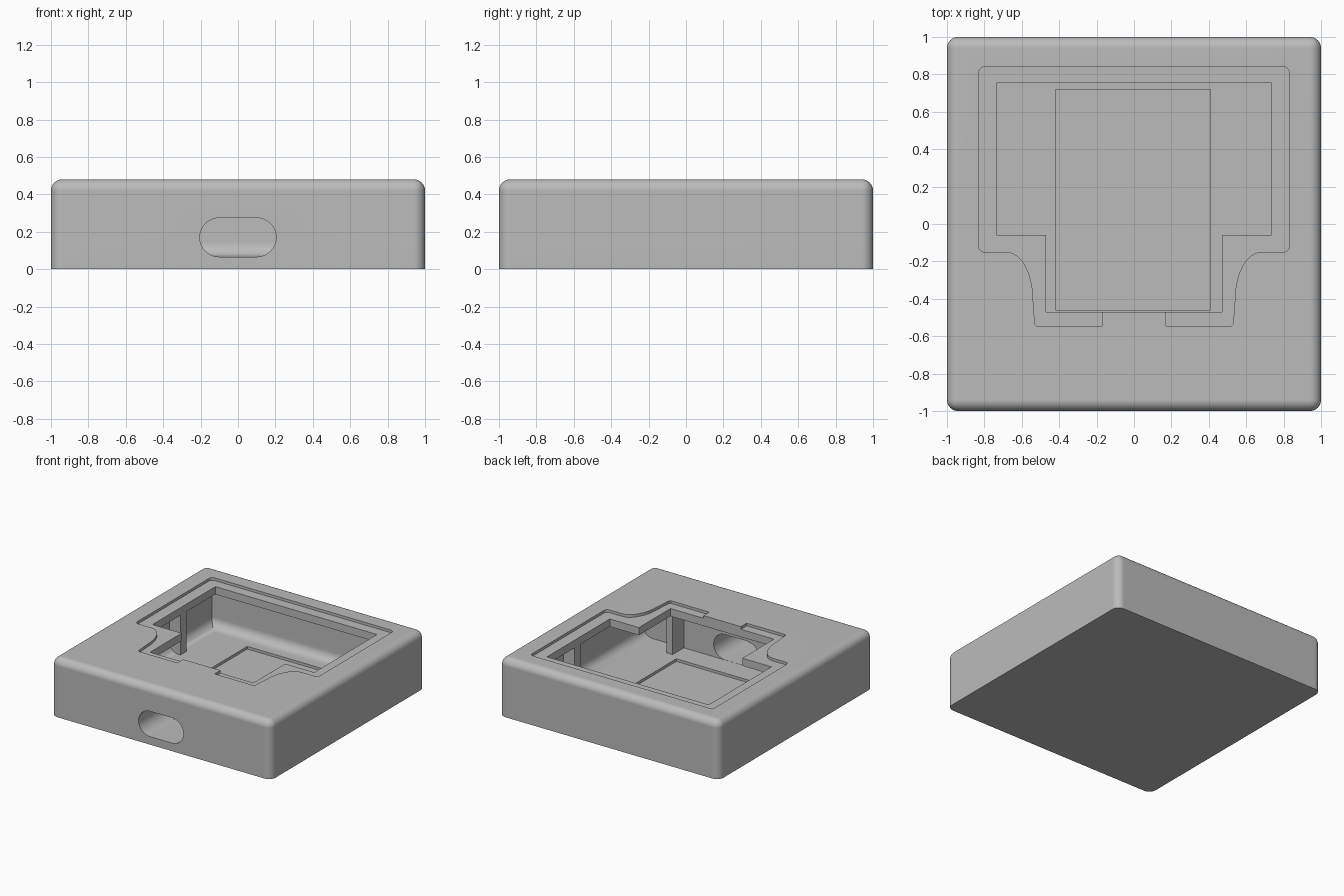
import bpy
import bmesh
from math import radians, cos, sin, pi
from mathutils import Matrix, Vector

if "Cube" in bpy.data.objects:
    bpy.data.objects.remove(bpy.data.objects["Cube"], do_unlink=True)

grey = bpy.data.materials.new("plain_grey")
grey.use_nodes = True
tone = (0.5, 0.5, 0.5, 1)
grey.diffuse_color = tone
grey.node_tree.nodes["Principled BSDF"].inputs["Base Color"].default_value = tone


def finish(name, bm):
    """Turn a bmesh into a linked object with the grey material."""
    bmesh.ops.recalc_face_normals(bm, faces=bm.faces)
    mesh = bpy.data.meshes.new(name)
    bm.to_mesh(mesh)
    bm.free()
    mesh.materials.append(grey)
    obj = bpy.data.objects.new(name, mesh)
    bpy.context.collection.objects.link(obj)
    return obj


def box(name, low, high, radius=0, rounded=None):
    """Box between two corners; edges picked by 'rounded' get a fillet."""
    low, high = Vector(low), Vector(high)
    bm = bmesh.new()
    bmesh.ops.create_cube(bm, size=1)
    bmesh.ops.scale(bm, vec=high - low, verts=bm.verts)
    bmesh.ops.translate(bm, vec=(low + high) / 2, verts=bm.verts)
    if rounded:
        edges = [e for e in bm.edges if rounded(*(v.co for v in e.verts))]
        bmesh.ops.bevel(bm, geom=edges, offset=radius, segments=8,
                        profile=0.5, affect='EDGES')
    return finish(name, bm)


def prism(name, outline, start, end, axis='Z'):
    """Extrude a flat outline along z, or along y for an x-z outline."""
    bm = bmesh.new()
    if axis == 'Z':
        points = [(a, b, start) for a, b in outline]
        push = (0, 0, end - start)
    else:
        points = [(a, start, b) for a, b in outline]
        push = (0, end - start, 0)
    face = bm.faces.new([bm.verts.new(p) for p in points])
    grown = bmesh.ops.extrude_face_region(bm, geom=[face])["geom"]
    moved = [g for g in grown if isinstance(g, bmesh.types.BMVert)]
    bmesh.ops.translate(bm, vec=push, verts=moved)
    return finish(name, bm)


def mirrored(half):
    """Close a right-hand outline with its mirror image."""
    return half + [(-x, y) for x, y in reversed(half)]


def arc(cx, cy, rx, ry, begin, finish_at, steps=8):
    angles = [radians(begin + (finish_at - begin) * i / steps) for i in range(steps + 1)]
    return [(cx + rx * cos(a), cy + ry * sin(a)) for a in angles]


# Housing block: rounded upright corners and top rim, square bottom rim
top = 0.48
housing = box("housing", (-1, -1, 0), (1, 1, top), 0.06,
              lambda a, b: a.z + b.z > 0.1)

# Inner cavity with a filleted floor at the back and sides
floor = 0.065
cavity = box("cavity_cutter", (-0.84, -0.65, floor), (0.84, 0.86, 0.395), 0.08,
             lambda a, b: a.z + b.z < 0.2 and a.y + b.y > -1)

# T-shaped opening through the lip
opening = prism("opening_cutter", mirrored(
    [(0.47, -0.47), (0.47, -0.06), (0.735, -0.06), (0.735, 0.755)]), 0.35, 0.6)

# Shallow seat around the opening, with swept shoulders and two front tabs
seat_half = [(0.17, -0.465), (0.17, -0.545), (0.52, -0.545), (0.53, -0.535)]
seat_half += arc(0.68, -0.4, 0.14, 0.25, 180, 90)
seat_half += arc(0.8, -0.12, 0.03, 0.03, -90, 0, 4)
seat_half += arc(0.8, 0.81, 0.03, 0.03, 0, 90, 4)
seat = prism("seat_cutter", mirrored(seat_half), top - 0.022, 0.6)

# Rectangular pocket in the floor
pocket = box("pocket_cutter", (-0.42, -0.46, floor - 0.022), (0.41, 0.72, 0.2))

# Pill-shaped port through the front wall
pill = arc(0.1, 0.17, 0.104, 0.104, -90, 90, 16) + arc(-0.1, 0.17, 0.104, 0.104, 90, 270, 16)
port = prism("port_cutter", pill, -1.1, -0.6, 'Y')

# Cut everything out of the housing, then drop the cutters
cutters = [cavity, opening, seat, pocket, port]
for cutter in cutters:
    cutter.hide_render = True
    cut = housing.modifiers.new(cutter.name, 'BOOLEAN')
    cut.operation = 'DIFFERENCE'
    cut.solver = 'EXACT'
    cut.object = cutter
graph = bpy.context.evaluated_depsgraph_get()
carved = bpy.data.meshes.new_from_object(housing.evaluated_get(graph))
housing.modifiers.clear()
housing.data = carved
for cutter in cutters:
    bpy.data.objects.remove(cutter, do_unlink=True)

# Smooth fillets, crisp corners
bpy.ops.object.select_all(action='DESELECT')
housing.select_set(True)
bpy.context.view_layer.objects.active = housing
bpy.ops.object.shade_smooth_by_angle(angle=radians(30))
weighted = housing.modifiers.new("even_shading", 'WEIGHTED_NORMAL')
weighted.keep_sharp = True

# Ribs that hold up the lip
for side, label in ((1, "left"), (-1, "right")):
    for part, x1, x2, y1, y2 in (("front_rib", 0.475, 0.53, -0.66, -0.505),
                                 ("side_rib", 0.74, 0.85, 0.31, 0.39)):
        xs = sorted((side * x1, side * x2))
        box(f"{label}_{part}", (xs[0], y1, floor - 0.01), (xs[1], y2, 0.4))
